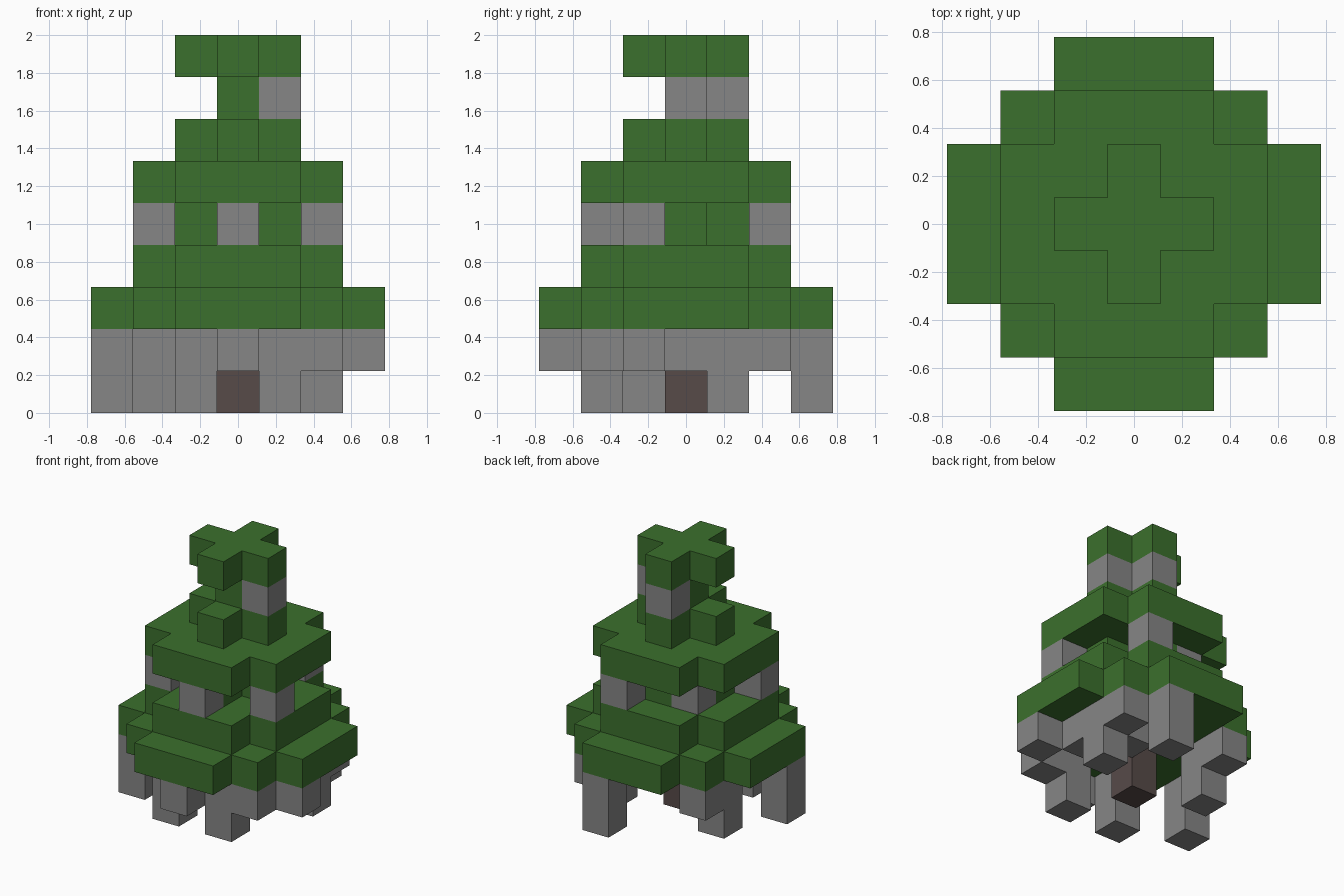
import bpy, bmesh, math
from mathutils import Vector

old = bpy.data.objects.get("Cube")
if old:
    bpy.data.objects.remove(old)

UNIT = 2 / 9


def material(name, rgb):
    m = bpy.data.materials.new(name)
    m.use_nodes = True
    m.diffuse_color = (*rgb, 1)
    bsdf = m.node_tree.nodes["Principled BSDF"]
    bsdf.inputs["Base Color"].default_value = (*rgb, 1)
    bsdf.inputs["Roughness"].default_value = 0.9
    return m


MATS = {
    "l": material("leaf green", (0.044, 0.162, 0.026)),
    "v": material("vine grey", (0.238, 0.238, 0.238)),
    "t": material("bark brown", (0.095, 0.069, 0.066)),
}

# Block plans, back row first: l = leaf, v = vine, t = trunk
PLUS = ["...l...", "..lll..", "...l..."]
ROUND = ["..lll..", ".lllll.", ".lllll.", ".lllll.", "..lll.."]
WIDE = ["..lll..", ".lllll.", "lllllll", "lllllll", "lllllll", ".lllll.", "..lll.."]
LAYERS = [
    ("trunk_foot", ["....v..", ".......", ".v...v.", "...t...",
                    "v......", "..v.v..", "......."]),
    ("under_canopy", ["....v..", ".v...v.", ".v..vv.", "...t.v.",
                      "v.....v", "..v.vv.", "...v..."]),
    ("skirt", WIDE),
    ("lower_canopy", ROUND),
    ("middle_gap", ["....v..", "..vl...", "..lll..", ".v.l.v.", "...v..."]),
    ("upper_canopy", ROUND),
    ("neck", PLUS),
    ("top_gap", ["...v...", "...lv..", "......."]),
    ("crown", PLUS),
]
KINDS = {"l": "leaves", "v": "vines", "t": "trunk"}

# Collect the filled cells of the whole tree
cells = {}
for k, (_, rows) in enumerate(LAYERS):
    for r, row in enumerate(rows):
        for c, kind in enumerate(row):
            if kind != ".":
                cells[c - 3, len(rows) // 2 - r, k] = kind

DIRECTIONS = [Vector(d) for d in
              ((1, 0, 0), (-1, 0, 0), (0, 1, 0), (0, -1, 0), (0, 0, 1), (0, 0, -1))]


def block_part(name, chosen, mat):
    """Make the outer skin of a group of blocks."""
    bm = bmesh.new()
    for cell in chosen:
        centre = Vector(cell) + Vector((0, 0, 0.5))
        for d in DIRECTIONS:
            neighbour = tuple(int(a) for a in Vector(cell) + d)
            if neighbour in cells:
                continue
            u = Vector((d.y, d.z, d.x))
            w = d.cross(u)
            corners = [centre + (d + u * a + w * b) / 2
                       for a, b in ((-1, -1), (1, -1), (1, 1), (-1, 1))]
            bm.faces.new([bm.verts.new(p * UNIT) for p in corners])
    bmesh.ops.remove_doubles(bm, verts=bm.verts, dist=UNIT / 100)
    # Merge flush squares into clean flat faces
    bmesh.ops.dissolve_limit(bm, angle_limit=math.radians(1),
                             verts=bm.verts, edges=bm.edges)
    mesh = bpy.data.meshes.new(name)
    bm.to_mesh(mesh)
    bm.free()
    mesh.materials.append(mat)
    bpy.context.collection.objects.link(bpy.data.objects.new(name, mesh))


# One object per layer and kind of block
for k, (layer, _) in enumerate(LAYERS):
    for kind, word in KINDS.items():
        chosen = [p for p, v in cells.items() if p[2] == k and v == kind]
        if chosen:
            block_part(f"{layer}_{word}", chosen, MATS[kind])
